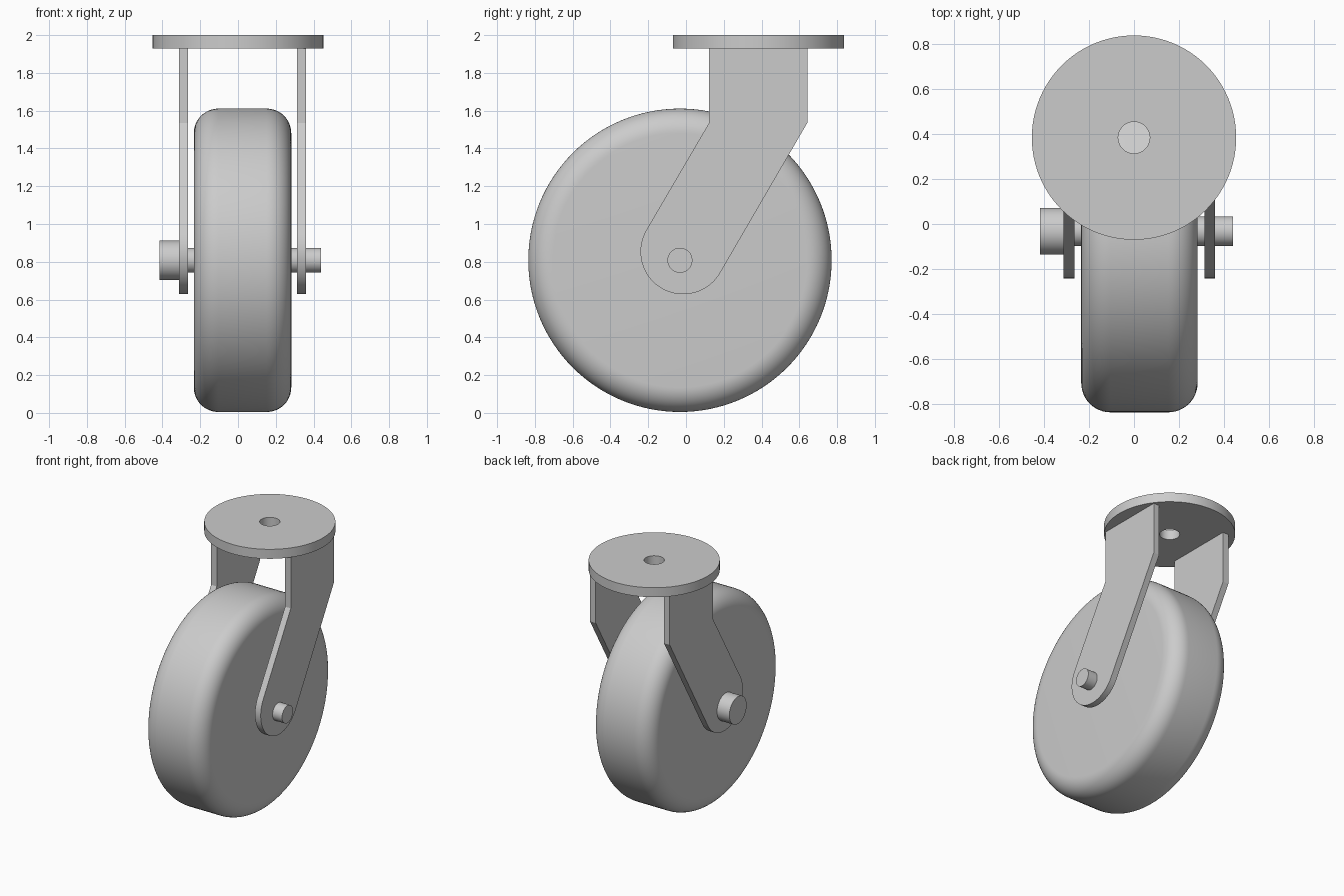
import bpy
import bmesh
from math import sin, cos, pi, radians
from mathutils import Vector

cube = bpy.data.objects.get("Cube")
if cube:
    bpy.data.objects.remove(cube, do_unlink=True)

# Single metal colour
metal = bpy.data.materials.new("light_grey")
metal.use_nodes = True
grey = (0.6, 0.6, 0.6, 1)
metal.diffuse_color = grey
metal.node_tree.nodes["Principled BSDF"].inputs["Base Color"].default_value = grey

AXLE = Vector((0, -0.032, 0.808))
PLATE_Y = 0.383


def finish(name, bm):
    bmesh.ops.remove_doubles(bm, verts=bm.verts, dist=1e-5)
    bmesh.ops.recalc_face_normals(bm, faces=bm.faces)
    mesh = bpy.data.meshes.new(name)
    bm.to_mesh(mesh)
    bm.free()
    mesh.materials.append(metal)
    obj = bpy.data.objects.new(name, mesh)
    bpy.context.collection.objects.link(obj)
    bpy.ops.object.select_all(action='DESELECT')
    obj.select_set(True)
    bpy.context.view_layer.objects.active = obj
    bpy.ops.object.shade_smooth_by_angle(angle=radians(30))
    return obj


def lathe(name, profile, centre, axis, steps=96, closed=False):
    """Spin (radius, distance along axis) points around an axis."""
    bm = bmesh.new()
    axis = Vector(axis)
    side = Vector((0, 1, 0))
    verts = [bm.verts.new(centre + side * r + axis * d) for r, d in profile]
    edges = [bm.edges.new(pair) for pair in zip(verts, verts[1:])]
    if closed:
        edges.append(bm.edges.new((verts[-1], verts[0])))
    bmesh.ops.spin(bm, geom=verts + edges, cent=centre, axis=axis,
                   angle=2 * pi, steps=steps)
    return finish(name, bm)


def rod(name, radius, start, end):
    profile = [(0, start), (radius, start), (radius, end), (0, end)]
    return lathe(name, profile, AXLE, (1, 0, 0), steps=64)


# Wheel with rounded shoulders
R, LEFT, RIGHT, FILLET = 0.803, 0.282, -0.234, 0.13
arc = [i * pi / 24 for i in range(13)]
tread = [(R - FILLET + FILLET * sin(a), RIGHT + FILLET - FILLET * cos(a)) for a in arc]
tread += [(R - FILLET + FILLET * cos(a), LEFT - FILLET + FILLET * sin(a)) for a in arc]
lathe("wheel", [(0, RIGHT)] + tread + [(0, LEFT)], AXLE, (1, 0, 0), steps=128)

# Axle pin and its head
rod("axle_pin", 0.066, -0.31, 0.44)
rod("axle_head", 0.104, -0.416, -0.31)

# Top plate with a through hole
lathe("top_plate", [(0.07, 1.928), (0.453, 1.928), (0.453, 2.0), (0.07, 2.0)],
      Vector((0, PLATE_Y, 0)), (0, 0, 1), closed=True)


# Cranked fork legs with round lower ends
def fork_leg(name, x, thickness=0.048):
    r, cy, cz = 0.226, -0.015, 0.854
    outline = [(0.642, 1.928), (0.642, 1.535)]
    for i in range(33):
        a = radians(-30) - pi * i / 32
        outline.append((cy + r * cos(a), cz + r * sin(a)))
    outline += [(0.122, 1.535), (0.122, 1.928)]
    bm = bmesh.new()
    face = bm.faces.new([bm.verts.new((x, y, z)) for y, z in outline])
    extruded = bmesh.ops.extrude_face_region(bm, geom=[face])["geom"]
    moved = [v for v in extruded if isinstance(v, bmesh.types.BMVert)]
    bmesh.ops.translate(bm, verts=moved, vec=(thickness, 0, 0))
    return finish(name, bm)


fork_leg("right_fork_leg", -0.312)
fork_leg("left_fork_leg", 0.312)
